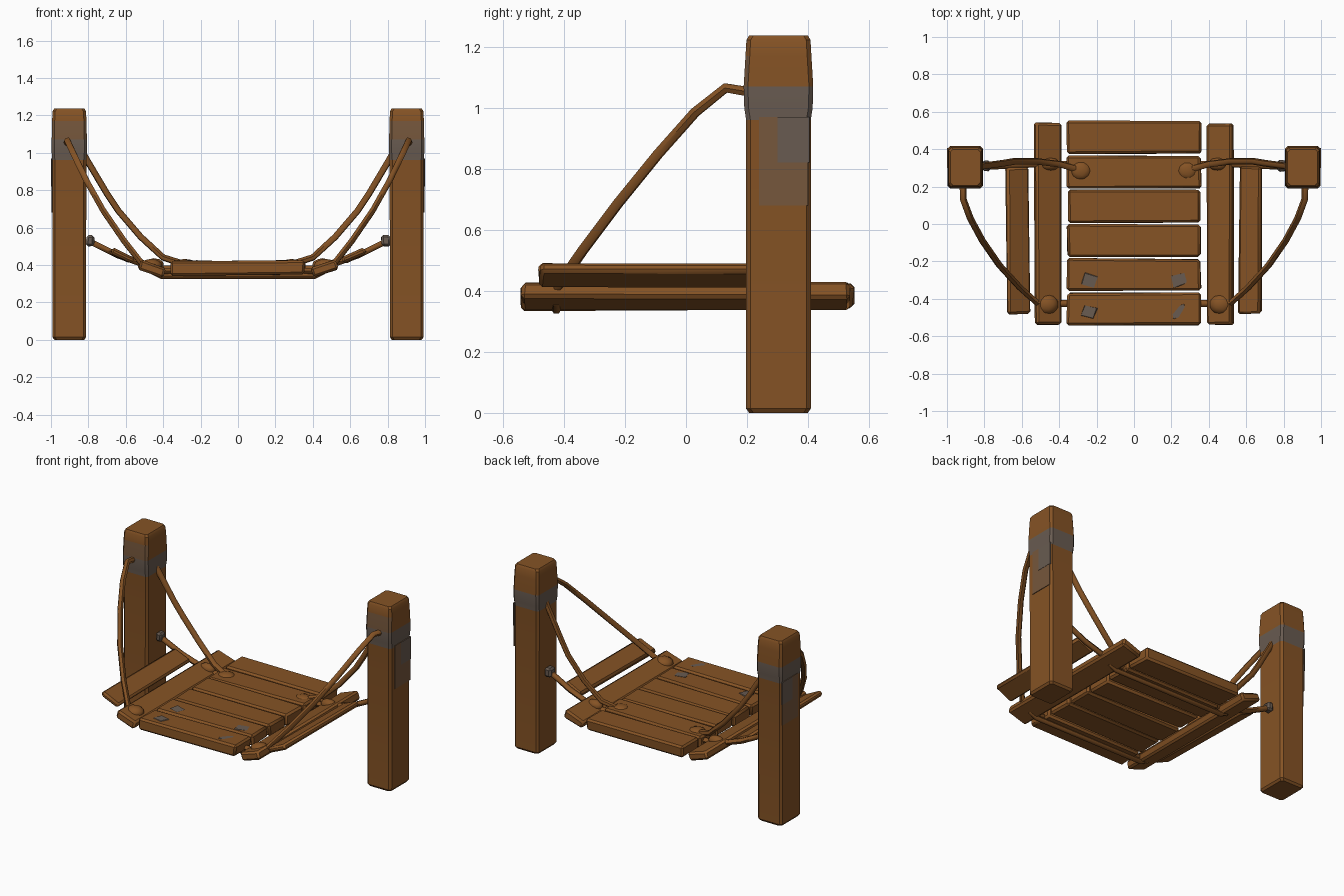
import bpy, bmesh, math, random
from mathutils import Matrix, Vector

if "Cube" in bpy.data.objects:
    bpy.data.objects.remove(bpy.data.objects["Cube"])

random.seed(4)


def material(name, rgb):
    m = bpy.data.materials.new(name)
    m.diffuse_color = (*rgb, 1)
    m.use_nodes = True
    m.node_tree.nodes["Principled BSDF"].inputs["Base Color"].default_value = m.diffuse_color
    return m


WOOD = material("brown wood", (0.235, 0.086, 0.018))
GREY = material("weathered grey", (0.14, 0.105, 0.082))
FADED = material("faded wood", (0.18, 0.095, 0.045))


def finish(name, bm, mats, angle=35):
    bmesh.ops.recalc_face_normals(bm, faces=bm.faces)
    me = bpy.data.meshes.new(name)
    bm.to_mesh(me)
    bm.free()
    ob = bpy.data.objects.new(name, me)
    bpy.context.collection.objects.link(ob)
    for m in mats:
        me.materials.append(m)
    bpy.ops.object.select_all(action='DESELECT')
    ob.select_set(True)
    bpy.context.view_layer.objects.active = ob
    bpy.ops.object.shade_smooth_by_angle(angle=math.radians(angle))
    return ob


def board(name, size, loc, tilt=0, yaw=0, bevel=0.012, jitter=0.005, mat=WOOD):
    """Hand-cut board: a bevelled box with slightly uneven corners."""
    bm = bmesh.new()
    bmesh.ops.create_cube(bm, size=1)
    for v in bm.verts:
        v.co = Vector([c * s + random.uniform(-jitter, jitter) * (1 if i < 2 else 0.6)
                       for i, (c, s) in enumerate(zip(v.co, size))])
    if bevel:
        bmesh.ops.bevel(bm, geom=bm.edges[:], offset=bevel, segments=1, affect='EDGES')
    bm.transform(Matrix.Translation(loc) @ Matrix.Rotation(yaw, 4, 'Z')
                 @ Matrix.Rotation(tilt, 4, 'Y'))
    return finish(name, bm, [mat])


def rope(name, pts, radius=0.018):
    cu = bpy.data.curves.new(name, 'CURVE')
    cu.dimensions = '3D'
    cu.bevel_depth = radius
    cu.bevel_resolution = 1
    cu.use_fill_caps = True
    sp = cu.splines.new('POLY')
    sp.points.add(len(pts) - 1)
    for p, co in zip(sp.points, pts):
        p.co = (*co, 1)
    cu.materials.append(WOOD)
    ob = bpy.data.objects.new(name, cu)
    bpy.context.collection.objects.link(ob)
    bpy.ops.object.select_all(action='DESELECT')
    ob.select_set(True)
    bpy.context.view_layer.objects.active = ob
    bpy.ops.object.convert(target='MESH')
    bpy.ops.object.shade_smooth_by_angle(angle=math.radians(60))


def knot(name, loc, size, mat=WOOD):
    bm = bmesh.new()
    bmesh.ops.create_icosphere(bm, subdivisions=2, radius=1)
    bm.transform(Matrix.Translation(loc) @ Matrix.Diagonal((*size, 1)))
    finish(name, bm, [mat], 60)


def post(name, s):
    """Square post built from stacked rings, with a worn band near the top."""
    # height, half width in x, half depth in y
    rings = [(0, .080, .096), (.014, .090, .106), (.96, .091, .106), (1.0, .094, .112),
             (1.07, .094, .114), (1.17, .092, .108), (1.222, .089, .105), (1.237, .080, .096)]
    bm = bmesh.new()
    loops = []
    for z, hx, hy in rings:
        c = 0.014
        outline = [(hx - c, -hy), (hx, -hy + c), (hx, hy - c), (hx - c, hy),
                   (-hx + c, hy), (-hx, hy - c), (-hx, -hy + c), (-hx + c, -hy)]
        loops.append([bm.verts.new((s * .902 + x, .303 + y, z)) for x, y in outline])
    for a, b in zip(loops, loops[1:]):
        for i in range(8):
            bm.faces.new((a[i], a[(i + 1) % 8], b[(i + 1) % 8], b[i]))
    bm.faces.new(loops[0])
    bm.faces.new(loops[-1])
    bm.normal_update()
    for f in bm.faces:
        c = f.calc_center_median()
        if .96 < c.z < 1.07:
            f.material_index = 1
        elif 1.07 < c.z < 1.17 and c.y < .25:
            f.material_index = 2
    finish(name, bm, [WOOD, GREY, FADED])


# Middle deck planks running across the seat
for i in range(6):
    board(f"deck_plank_{i + 1}", (.715, .172, .075), (0, -.455 + i * .1835, .383),
          tilt=random.uniform(-.01, .01))

for s, side in ((-1, "left"), (1, "right")):
    post(f"{side}_post", s)
    # Worn patches on the outer face of the post
    board(f"{side}_post_faded_patch", (.006, .16, .29), (s * .994, .32, .825),
          bevel=0, jitter=0, mat=FADED)
    board(f"{side}_post_grey_patch", (.008, .105, .15), (s * .995, .353, .895),
          bevel=0, jitter=0, mat=GREY)

    # Lengthwise side boards, rising toward the posts
    board(f"{side}_inner_board", (.142, 1.08, .055), (s * .46, 0, .381), tilt=-s * .33)
    board(f"{side}_outer_board", (.13, .785, .036), (s * .622, -.088, .45),
          tilt=-s * .42, yaw=s * -.012)

    # Front hanging rope from the post head to the front of the deck
    rope(f"{side}_front_rope", [(s * x, y, z) for x, y, z in (
        (.915, .22, 1.05), (.912, .13, 1.065), (.875, .03, .985), (.81, -.09, .85),
        (.72, -.22, .69), (.61, -.34, .53), (.52, -.42, .415), (.46, -.425, .385))])
    # Back hanging rope from the inside of the post to the back of the deck
    rope(f"{side}_back_rope", [(s * x, y, z) for x, y, z in (
        (.85, .30, 1.04), (.81, .31, .965), (.70, .325, .78), (.64, .335, .69),
        (.52, .335, .55), (.40, .32, .44), (.29, .29, .405))])
    # Short stay rope from the post down to the side board
    rope(f"{side}_stay_rope", [(s * x, y, z) for x, y, z in (
        (.80, .31, .53), (.74, .31, .50), (.64, .315, .45), (.54, .32, .415),
        (.45, .32, .385), (.34, .32, .38))])
    # Link rope from the front knot to the deck
    rope(f"{side}_front_link", [(s * .50, -.425, .395), (s * .42, -.425, .365),
                                (s * .34, -.425, .37)])

    # Knots and the peg holding the stay rope
    knot(f"{side}_front_knot", (s * .465, -.43, .395), (.062, .055, .038))
    knot(f"{side}_back_knot", (s * .285, .285, .41), (.055, .05, .022))
    knot(f"{side}_board_knot", (s * .45, .32, .40), (.055, .035, .036))
    board(f"{side}_stay_peg", (.045, .06, .06), (s * .79, .31, .53), mat=GREY)

    # Small worn marks on the front planks
    for k, y in enumerate((-.47, -.30)):
        board(f"{side}_worn_mark_{k + 1}", (.07, .06, .005), (s * .24, y, .421),
              yaw=.3 * s, bevel=0, mat=GREY)

# Ropes running under the deck
for name, y in (("front_under_rope", -.425), ("back_under_rope", .32)):
    rope(name, [(-.46, y, .365), (-.41, y, .34), (.41, y, .34), (.46, y, .365)], .017)
